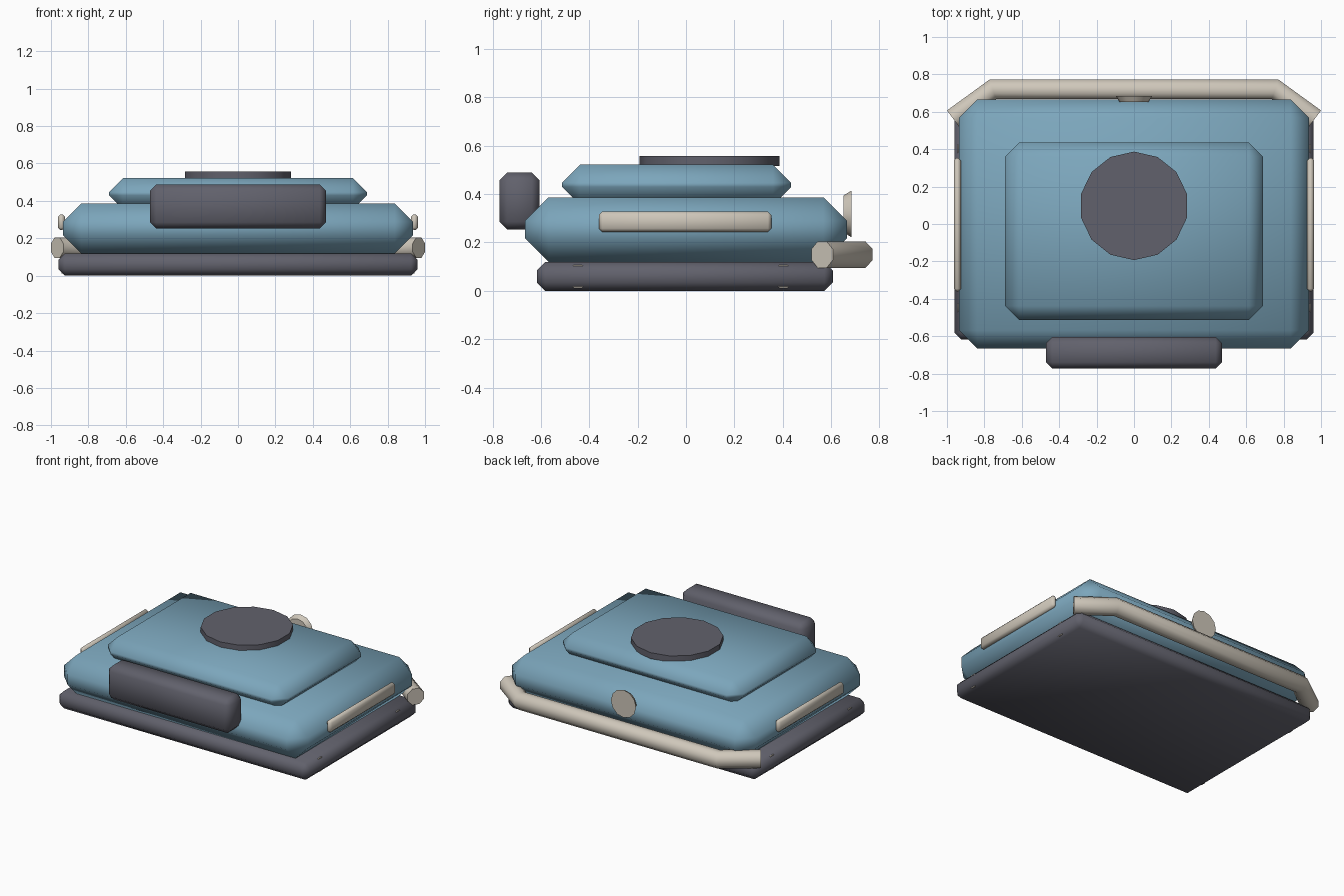
import bpy, bmesh, math
from mathutils import Vector, Matrix

if "Cube" in bpy.data.objects:
    bpy.data.objects.remove(bpy.data.objects["Cube"])


def material(name, rgb):
    m = bpy.data.materials.new(name)
    m.diffuse_color = (*rgb, 1)
    m.use_nodes = True
    m.node_tree.nodes["Principled BSDF"].inputs["Base Color"].default_value = m.diffuse_color
    return m


BLUE = material("dusty_blue", (0.20, 0.38, 0.50))
DARK = material("charcoal_grey", (0.12, 0.12, 0.15))
PALE = material("pale_stone", (0.62, 0.57, 0.49))


def finish(bm, name, mat, angle=50):
    bmesh.ops.recalc_face_normals(bm, faces=bm.faces[:])
    me = bpy.data.meshes.new(name)
    bm.to_mesh(me)
    bm.free()
    me.materials.append(mat)
    ob = bpy.data.objects.new(name, me)
    bpy.context.collection.objects.link(ob)
    bpy.ops.object.select_all(action='DESELECT')
    ob.select_set(True)
    bpy.context.view_layer.objects.active = ob
    bpy.ops.object.shade_smooth_by_angle(angle=math.radians(angle))
    return ob


def box(name, lo, hi, bevel, mat):
    """Box between two corners with one-step chamfers on all edges."""
    lo, hi = Vector(lo), Vector(hi)
    bm = bmesh.new()
    bmesh.ops.create_cube(bm, size=1, matrix=Matrix.Translation((lo + hi) / 2)
                          @ Matrix.Diagonal((*(hi - lo), 1)))
    bmesh.ops.bevel(bm, geom=bm.edges[:], offset=bevel, segments=1,
                    affect='EDGES', profile=0.5)
    return finish(bm, name, mat)


def drum(name, centre, r1, r2, depth, sides, rot, mat):
    """Capped cylinder or cone, rotated from the z axis."""
    bm = bmesh.new()
    bmesh.ops.create_cone(bm, cap_ends=True, segments=sides, radius1=r1,
                          radius2=r2, depth=depth,
                          matrix=Matrix.Translation(centre) @ rot)
    return finish(bm, name, mat, 40)


# Stacked hull
box("base_skirt", (-0.96, -0.617, 0), (0.96, 0.607, 0.12), 0.035, DARK)
box("main_body", (-0.935, -0.665, 0.12), (0.935, 0.665, 0.387), 0.097, BLUE)
box("upper_deck", (-0.69, -0.513, 0.355), (0.69, 0.435, 0.522), 0.075, BLUE)

# Front block
box("front_block", (-0.47, -0.772, 0.253), (0.47, -0.605, 0.489), 0.033, DARK)

# Round lid on the deck
drum("top_disc", (0, 0.097, 0.537), 0.29, 0.29, 0.042, 14,
     Matrix.Rotation(math.pi / 2 * 0, 4, 'Z'), DARK)

# Flared cap at the back
drum("rear_cap", (0, 0.668, 0.318), 0.077, 0.096, 0.032, 12,
     Matrix.Rotation(-math.pi / 2, 4, 'X'), PALE)

# Side strips and small studs at the skirt edge
for s, side in ((-1, "left"), (1, "right")):
    xs = sorted((s * 0.925, s * 0.963))
    box(side + "_side_strip", (xs[0], -0.36, 0.244), (xs[1], 0.353, 0.328),
        0.014, PALE)
    for y, end in ((-0.447, "front"), (0.403, "rear")):
        drum(f"{side}_{end}_stud", (s * 0.925, y, 0.06), 0.05, 0.05, 0.036, 10,
             Matrix.Rotation(math.pi / 2, 4, 'Y'), PALE)

# Octagonal bumper bar swept round the back
path = [Vector(p) for p in ((-0.967, 0.563, 0.15), (-0.755, 0.72, 0.15),
                            (0.755, 0.72, 0.15), (0.967, 0.563, 0.15))]
bm = bmesh.new()
rings = []
for i, p in enumerate(path):
    a = (p - path[i - 1]).normalized() if i else Vector()
    b = (path[i + 1] - p).normalized() if i < len(path) - 1 else Vector()
    t = (a + b).normalized()
    n = Vector((-t.y, t.x, 0))
    rings.append([bm.verts.new(p + 0.0595 * (n * math.cos(w) + Vector((0, 0, math.sin(w)))))
                  for w in (math.pi / 8 + k * math.pi / 4 for k in range(8))])
for r, q in zip(rings, rings[1:]):
    for k in range(8):
        bm.faces.new((r[k], r[(k + 1) % 8], q[(k + 1) % 8], q[k]))
bm.faces.new(rings[0])
bm.faces.new(rings[-1])
finish(bm, "rear_bumper", PALE)
